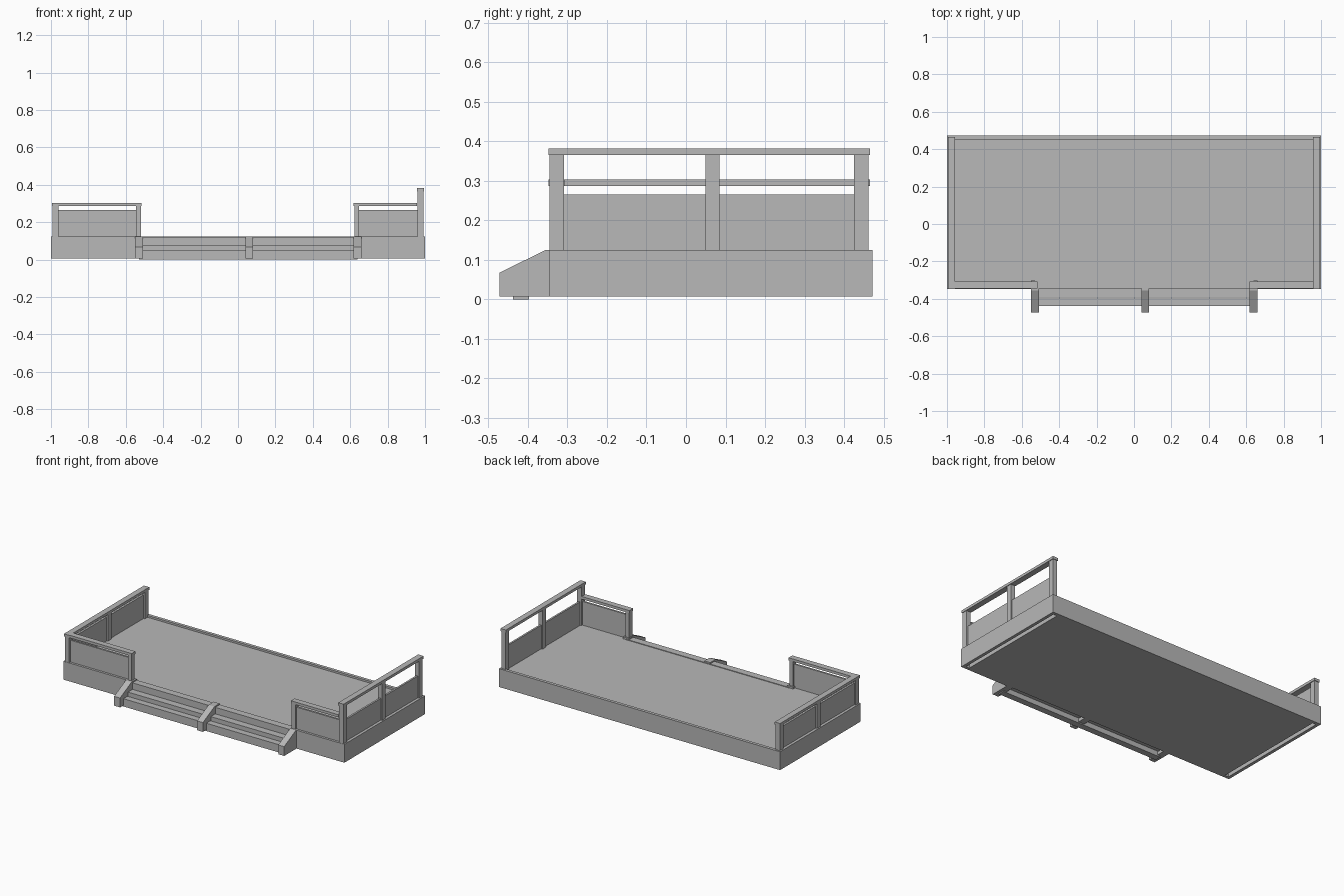
import bpy
import bmesh

cube = bpy.data.objects.get("Cube")
if cube:
    bpy.data.objects.remove(cube, do_unlink=True)

grey = bpy.data.materials.new("plain grey")
grey.use_nodes = True
COLOUR = (0.48, 0.48, 0.48, 1)
grey.diffuse_color = COLOUR
grey.node_tree.nodes["Principled BSDF"].inputs["Base Color"].default_value = COLOUR


def add_object(name, bm):
    bmesh.ops.recalc_face_normals(bm, faces=bm.faces)
    mesh = bpy.data.meshes.new(name)
    bm.to_mesh(mesh)
    bm.free()
    mesh.materials.append(grey)
    obj = bpy.data.objects.new(name, mesh)
    bpy.context.collection.objects.link(obj)
    return obj


def box(name, x, y, z):
    """Box from (min, max) pairs."""
    bm = bmesh.new()
    bmesh.ops.create_cube(bm, size=1)
    for v in bm.verts:
        v.co = [pair[0] if c < 0 else pair[1] for c, pair in zip(v.co, (x, y, z))]
    return add_object(name, bm)


def prism(name, profile, x):
    """Side profile in y and z, extruded along x."""
    bm = bmesh.new()
    face = bm.faces.new([bm.verts.new((x[0], y, z)) for y, z in profile])
    moved = bmesh.ops.extrude_face_region(bm, geom=[face])["geom"]
    verts = [g for g in moved if isinstance(g, bmesh.types.BMVert)]
    bmesh.ops.translate(bm, verts=verts, vec=(x[1] - x[0], 0, 0))
    return add_object(name, bm)


BASE, DECK, FLOOR = 0.007, 0.125, 0.113
FRONT, BACK, WALL = -0.347, 0.472, 0.02
STAIR_LEFT, STAIR_RIGHT = 0.64, -0.53

# Platform: floor, core and skirt with a low rim, open at the stairs
box("floor", (-0.98, 0.98), (-0.327, 0.452), (0.1, FLOOR))
box("core", (-0.955, 0.955), (-0.327, 0.452), (BASE, 0.1))
box("back_skirt", (-1, 1), (BACK - WALL, BACK), (BASE, DECK))
box("right_skirt", (-1, -1 + WALL), (FRONT, BACK - WALL), (BASE, DECK))
box("left_skirt", (1 - WALL, 1), (FRONT, BACK - WALL), (BASE, DECK))
box("front_skirt_right", (-0.98, STAIR_RIGHT), (FRONT, FRONT + WALL), (BASE, DECK))
box("front_skirt_left", (STAIR_LEFT, 0.98), (FRONT, FRONT + WALL), (BASE, DECK))
box("front_skirt_middle", (STAIR_RIGHT, STAIR_LEFT), (FRONT + 0.003, FRONT + WALL), (BASE, 0.1))

# Steps
for i, (bottom, top) in enumerate(((0, 0.05), (0.028, 0.075), (0.07, 0.117))):
    y = -0.438 + 0.046 * i
    box(f"step_{i + 1}", (STAIR_RIGHT, STAIR_LEFT), (y, y + 0.046 - 0.005 * (i == 0)), (bottom, top))

# Sloped stair cheeks
cheek = [(-0.472, BASE), (-0.472, 0.067), (-0.355, DECK), (-0.302, DECK), (-0.302, BASE)]
for side, x in (("right", -0.53), ("middle", 0.06), ("left", 0.638)):
    prism(f"stair_cheek_{side}", cheek, (x - 0.021, x + 0.021))

# Side railings: low on the right, tall on the left
for side, x, top in (("right", -0.976, 0.303), ("left", 0.976, 0.382)):
    under = top - 0.017
    box(f"{side}_top_rail", (x - 0.019, x + 0.019), (-0.348, 0.465), (under, top))
    for place, y in (("front", -0.327), ("middle", 0.067), ("back", 0.443)):
        box(f"{side}_{place}_post", (x - 0.015, x + 0.015), (y - 0.018, y + 0.018), (FLOOR, under))
    box(f"{side}_panel", (x - 0.006, x + 0.006), (-0.32, 0.44), (FLOOR, 0.265))

# Short front railings beside the stairs
for side, x0, x1, post in (("right", -0.957, -0.515, -0.532), ("left", 0.618, 0.957, 0.635)):
    box(f"front_{side}_top_rail", (x0, x1), (-0.345, -0.307), (0.286, 0.303))
    box(f"front_{side}_end_post", (post - 0.013, post + 0.013), (-0.342, -0.31), (FLOOR, 0.286))
    inner = (x0, post) if side == "right" else (post, x1 + 0.01)
    box(f"front_{side}_panel", (inner[0] - 0.01, inner[1]), (-0.332, -0.32), (FLOOR, 0.265))
